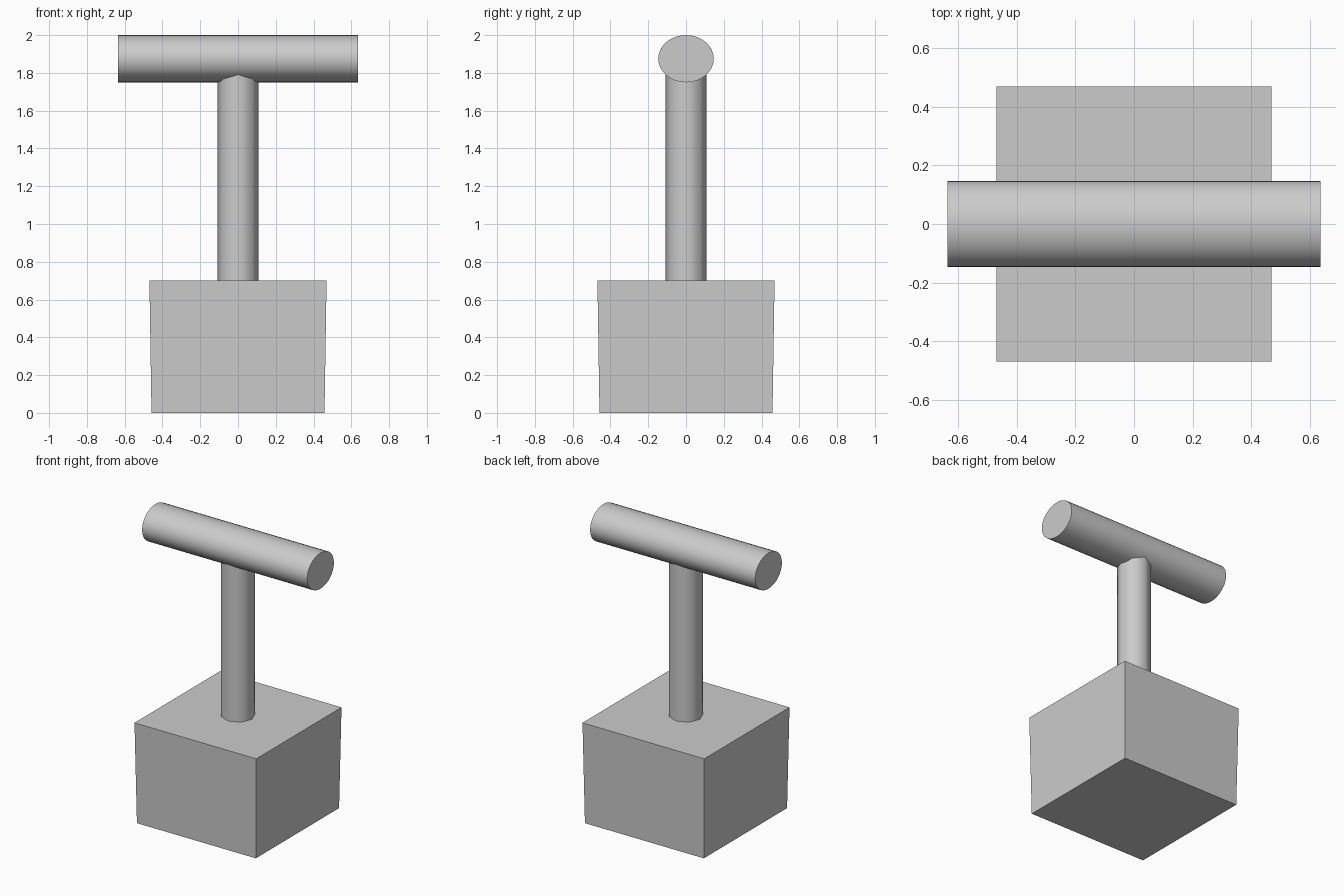
import bpy
from math import radians, sqrt

if "Cube" in bpy.data.objects:
    bpy.data.objects.remove(bpy.data.objects["Cube"])


def prism(name, sides, r_bottom, r_top, depth, location, rotation=(0, 0, 0), scale=(1, 1, 1)):
    bpy.ops.mesh.primitive_cone_add(vertices=sides, radius1=r_bottom, radius2=r_top,
                                    depth=depth, location=location, rotation=rotation)
    obj = bpy.context.object
    obj.name = name
    obj.scale = scale
    bpy.ops.object.transform_apply(location=False, rotation=True, scale=True)
    return obj


# Box base, slightly wider at the top
prism("base", 4, 0.458 * sqrt(2), 0.469 * sqrt(2), 0.70, (0, 0, 0.35), (0, 0, radians(45)))

# Eight-sided smooth shaft, ending inside the handle
prism("shaft", 8, 0.109, 0.109, 1.16, (0, 0, 1.26))
bpy.ops.object.shade_smooth_by_angle(angle=radians(50))

# Horizontal grip bar with an oval section
prism("handle", 32, 0.125, 0.125, 1.272, (0, 0, 1.875),
      (0, radians(90), 0), (1, 0.147 / 0.125, 1))
bpy.ops.object.shade_smooth_by_angle(angle=radians(50))
